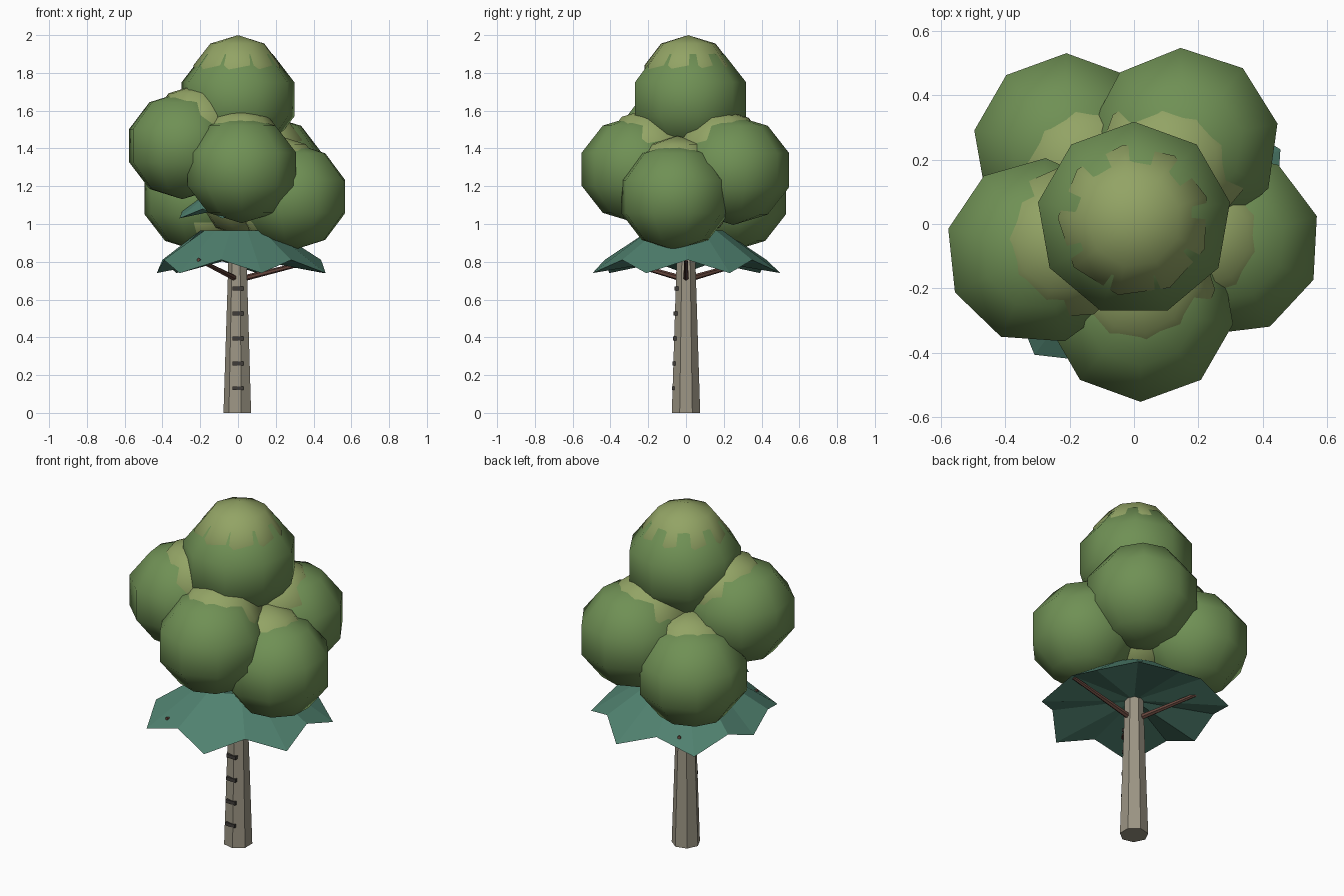
import bpy, bmesh, math
from mathutils import Vector, Matrix

if "Cube" in bpy.data.objects:
    bpy.data.objects.remove(bpy.data.objects["Cube"])


def material(name, r, g, b):
    m = bpy.data.materials.new(name)
    m.diffuse_color = (r, g, b, 1)
    m.use_nodes = True
    m.node_tree.nodes["Principled BSDF"].inputs["Base Color"].default_value = m.diffuse_color
    return m


BARK = material("bark", 0.33, 0.30, 0.23)
DARK = material("dark_wood", 0.05, 0.045, 0.04)
BROWN = material("brown_wood", 0.13, 0.06, 0.045)
TEAL = material("teal_leaf", 0.08, 0.22, 0.16)
GREEN = material("green_leaf", 0.16, 0.28, 0.09)
OLIVE = material("olive_leaf", 0.29, 0.37, 0.13)


def finish(name, bm, mat, smooth=False):
    bmesh.ops.recalc_face_normals(bm, faces=bm.faces)
    me = bpy.data.meshes.new(name)
    bm.to_mesh(me)
    bm.free()
    for p in me.polygons:
        p.use_smooth = smooth
    me.materials.append(mat)
    ob = bpy.data.objects.new(name, me)
    bpy.context.collection.objects.link(ob)
    return ob


def rod(name, a, b, r1, r2, sides, mat):
    a, b = Vector(a), Vector(b)
    bm = bmesh.new()
    bmesh.ops.create_cone(bm, cap_ends=True, segments=sides, radius1=r1,
                          radius2=r2, depth=(b - a).length)
    ob = finish(name, bm, mat)
    ob.location = (a + b) / 2
    ob.rotation_euler = (b - a).to_track_quat('Z', 'Y').to_euler()
    return ob


def ball(name, centre, r, mat, phase=90, squash=0.93):
    # Nine-sided ball with one corner pointing along the phase angle
    bm = bmesh.new()
    bmesh.ops.create_uvsphere(bm, u_segments=9, v_segments=5, radius=r)
    v = next(v.co for v in bm.verts if v.co.xy.length > 0.5 * r)
    turn = math.radians(phase) - math.atan2(v.y, v.x)
    bmesh.ops.rotate(bm, verts=bm.verts, matrix=Matrix.Rotation(turn, 3, 'Z'))
    bmesh.ops.scale(bm, verts=bm.verts, vec=(1, 1, squash))
    ob = finish(name, bm, mat, True)
    ob.location = centre
    return ob


def leaf_skirt(name, tips, phase, r_tip, r_in, z_tip, z_in, r_top, z_top):
    # Pleated, closed umbrella: tips hang lower and further out than the notches
    bm = bmesh.new()
    n = 2 * tips
    rim, ring = [], []
    for i in range(n):
        a = math.radians(phase) + math.pi * i / tips
        c, s = math.cos(a), math.sin(a)
        r, z = (r_tip, z_tip) if i % 2 == 0 else (r_in, z_in)
        rim.append(bm.verts.new((max(r * c, -0.43), r * s, z)))
        ring.append(bm.verts.new((r_top * c, r_top * s, z_top)))
    under = bm.verts.new((0, 0, z_in + 0.015))
    bm.faces.new(ring)
    for i in range(n):
        j = (i + 1) % n
        bm.faces.new((rim[i], rim[j], ring[j], ring[i]))
        bm.faces.new((under, rim[j], rim[i]))
    return finish(name, bm, TEAL)


# Trunk with climbing steps on the front
trunk = rod("trunk", (0, 0, 0), (0, 0, 0.9), 0.077, 0.048, 7, BARK)
trunk.rotation_euler = (0, 0, math.pi / 2)
for i in range(5):
    z = 0.13 + 0.132 * i
    bm = bmesh.new()
    bmesh.ops.create_cube(bm, size=1)
    bmesh.ops.scale(bm, vec=(0.06, 0.025, 0.02), verts=bm.verts)
    step = finish("step_%d" % (i + 1), bm, DARK)
    step.location = (0, -0.064 + 0.022 * z, z)

# Branches holding the leaf skirt
for i in range(3):
    a = math.radians(120 * i)
    rod("branch_%d" % (i + 1), (0.02 * math.cos(a), 0.02 * math.sin(a), 0.71),
        (0.42 * math.cos(a), 0.42 * math.sin(a), 0.81), 0.016, 0.01, 6, BROWN)

# Teal leaf tiers
leaf_skirt("lower_leaf_skirt", 7, 27, 0.51, 0.44, 0.74, 0.81, 0.2, 0.965)
leaf_skirt("upper_leaf_skirt", 7, 50, 0.34, 0.29, 1.03, 1.08, 0.12, 1.2)

# Leaf clusters, each with a lighter cap leaning towards the middle
clusters = [
    ("top", (0, 0.015, 1.66), 0.318, 0.108, 90),
    ("front", (0.02, -0.26, 1.29), 0.307, 0.09, -90),
    ("left", (-0.295, -0.085, 1.415), 0.305, 0.09, 86),
    ("right", (0.29, -0.06, 1.145), 0.305, 0.09, 97),
    ("back_left", (-0.21, 0.24, 1.14), 0.305, 0.09, 90),
    ("back_right", (0.155, 0.25, 1.285), 0.312, 0.09, 92),
]
for name, c, r, lift, phase in clusters:
    ball(name + "_leaf_cluster", c, r, GREEN, phase)
    ball(name + "_leaf_cap", (c[0] * 0.75, c[1] * 0.75, c[2] + lift), 0.249,
         OLIVE, phase + 8)

# Light leaves filling the middle
ball("core_leaves", (0.02, 0.03, 1.17), 0.25, OLIVE)
ball("right_under_leaves", (0.2, -0.05, 1.06), 0.19, OLIVE)
ball("left_under_leaves", (-0.17, 0.17, 1.06), 0.19, OLIVE)
